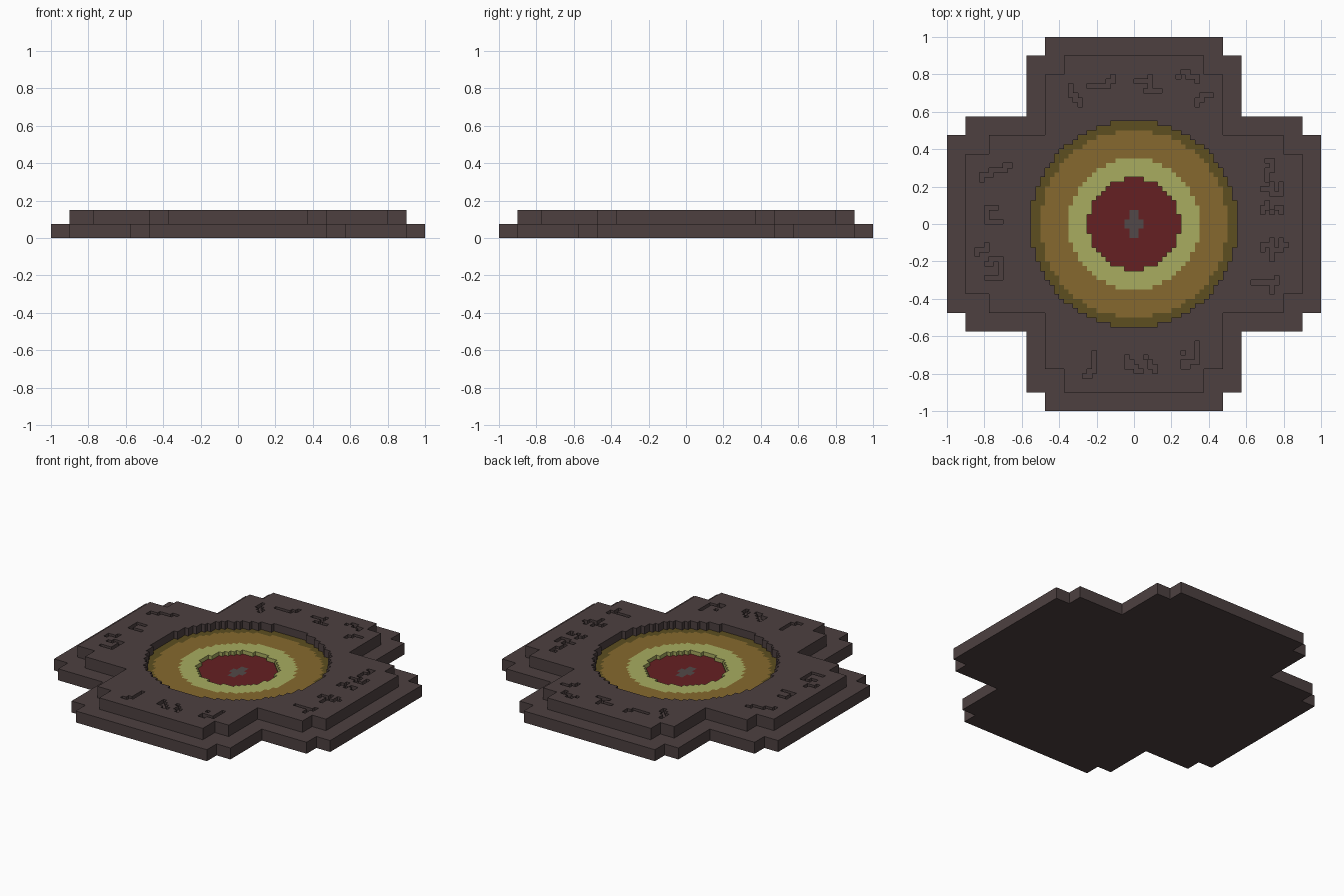
import bpy, bmesh, math

cube = bpy.data.objects.get("Cube")
if cube:
    bpy.data.objects.remove(cube)

U = 0.025   # size of one block
N = 40      # blocks from centre to edge


def material(name, rgb):
    lin = [((c / 255 + 0.055) / 1.055) ** 2.4 for c in rgb] + [1.0]
    m = bpy.data.materials.new(name)
    m.use_nodes = True
    m.diffuse_color = lin
    m.node_tree.nodes["Principled BSDF"].inputs["Base Color"].default_value = lin
    return m


# Stone comes last so that undersides can be clamped to it
PALETTE = [material("dark_red", (101, 32, 34)),
           material("pale_green", (168, 172, 96)),
           material("ochre", (134, 105, 46)),
           material("dark_olive", (93, 78, 32)),
           material("hub_grey", (82, 73, 72)),
           material("dark_stone", (77, 64, 64))]
RED, GREEN, OCHRE, OLIVE, GREY, STONE = range(6)


def rect(x0, y0, x1, y1):
    return {(i, j) for i in range(x0, x1) for j in range(y0, y1)}


def radius(c):
    return math.hypot(c[0] + 0.5, c[1] + 0.5)


def disc(r):
    return {c for c in rect(-N, -N, N, N) if radius(c) < r}


def glyphs(items):
    """Blocks of small carved signs: left x, top y, rows from the top down."""
    return {(x + i, y - 1 - j) for x, y, rows in items
            for j, row in enumerate(rows.split("/"))
            for i, ch in enumerate(row) if ch == "#"}


def slab(name, cells, z0, z1, paint=lambda c: STONE):
    """Solid layer of blocks whose top is coloured by the paint rule."""
    bm = bmesh.new()
    verts = {}

    def vert(i, j):
        if (i, j) not in verts:
            verts[i, j] = bm.verts.new((i * U, j * U, z1 * U))
        return verts[i, j]

    for i, j in sorted(cells):
        f = bm.faces.new([vert(i, j), vert(i + 1, j), vert(i + 1, j + 1), vert(i, j + 1)])
        f.material_index = paint((i, j))
    bmesh.ops.dissolve_limit(bm, angle_limit=0.01, verts=bm.verts[:],
                             edges=bm.edges[:], delimit={'MATERIAL'})
    me = bpy.data.meshes.new(name)
    bm.to_mesh(me)
    bm.free()
    for m in PALETTE:
        me.materials.append(m)
    ob = bpy.data.objects.new(name, me)
    bpy.context.collection.objects.link(ob)
    mod = ob.modifiers.new("thickness", 'SOLIDIFY')
    mod.thickness = (z1 - z0) * U
    mod.offset = -1
    mod.material_offset = len(PALETTE)   # underside becomes stone
    return ob


# Stepped cross outlines
base = (rect(-40, -19, 40, 19) | rect(-36, -23, 36, 23)
        | rect(-19, -40, 19, 40) | rect(-23, -36, 23, 36))
upper = (rect(-36, -15, 36, 15) | rect(-31, -19, 32, 19)
         | rect(-15, -36, 15, 36) | rect(-19, -31, 19, 32))
pit = disc(9.7)
bowl = disc(22)
hub = rect(-1, -3, 1, 3) | rect(-2, -1, 2, 1)

# Carved signs on the four arms
back_signs = glyphs([(-14, 30, "#/#/##/.##/..#"),
                     (-10, 32, ".....#/....##/#####"),
                     (0, 32, "...#/####/...#/..####"),
                     (9, 33, ".##/#.###/....#"),
                     (13, 28, ".###/##/#")])
left_signs = glyphs([(-33, 13, ".....##/..####/###/#"),
                     (-32, 4, "###/#/#/####"),
                     (-34, -4, "..#/###/#"),
                     (-32, -7, ".###/##.#/...#/...#/####")])
right_signs = glyphs([(28, 14, "##/.#/##/#/#"),
                      (27, 9, "..#.#/###.#/..###"),
                      (27, 5, ".#/##.##/#.#.#"),
                      (27, -3, "..#.#/###.##/#.###/..#/..#"),
                      (25, -11, ".....#/######/....#/....#")])
front_signs = glyphs([(-11, -27, "..#/..#/..#/..#/.##/##"),
                      (-2, -28, "#/##/###/..##"),
                      (2, -28, "#/.#/.##/..#"),
                      (10, -25, "...#/...#/#..#/...#/####/##")])
signs = back_signs | left_signs | right_signs | front_signs


def pit_paint(c):
    return GREY if c in hub else RED if c in pit else STONE


def ring_paint(c):
    r = radius(c)
    return GREEN if r < 14 else OCHRE if r < 20 else OLIVE if r < 22 else STONE


# Layers from the ground up, in blocks
slab("base_tier", base, 0, 3, pit_paint)
slab("bowl_floor", upper - pit, 3, 4, ring_paint)
slab("upper_tier", upper - bowl, 4, 5)
slab("carved_top", upper - bowl - signs, 5, 6)
